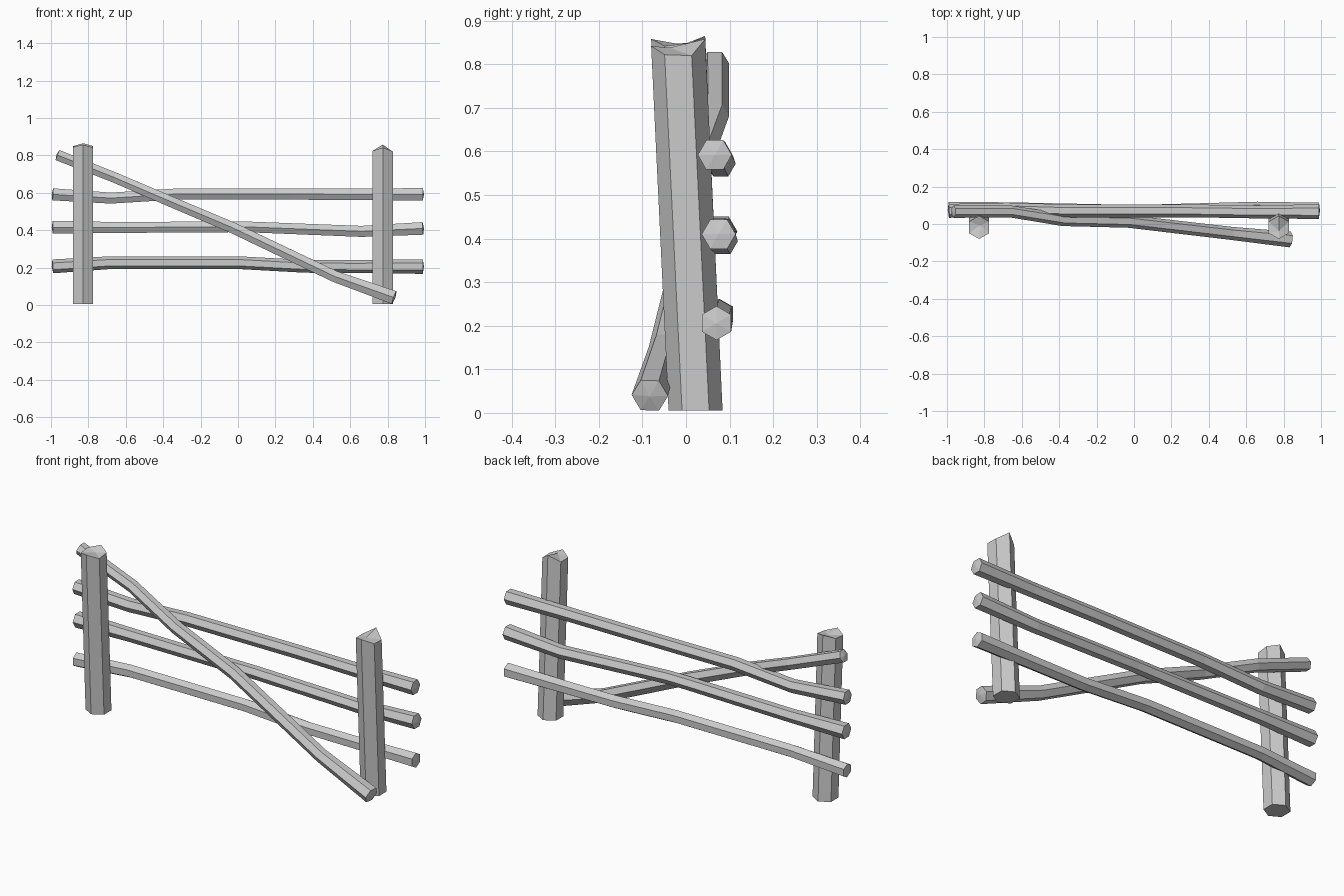
import bpy, bmesh
from math import cos, sin, radians, pi
from mathutils import Vector

if "Cube" in bpy.data.objects:
    bpy.data.objects.remove(bpy.data.objects["Cube"])


def finish(bm, name):
    bmesh.ops.recalc_face_normals(bm, faces=bm.faces[:])
    mesh = bpy.data.meshes.new(name)
    bm.to_mesh(mesh)
    bm.free()
    obj = bpy.data.objects.new(name, mesh)
    bpy.context.collection.objects.link(obj)
    return obj


def bridge(bm, a, b):
    for i in range(6):
        j = (i + 1) % 6
        bm.faces.new((a[i], a[j], b[j], b[i]))


def fan(bm, ring, tip):
    v = bm.verts.new(tip)
    for i in range(6):
        bm.faces.new((ring[i], ring[(i + 1) % 6], v))


# Crooked hexagonal pole swept along (x, y, z, radius) stations
def pole(name, stations, turn=0):
    bm = bmesh.new()
    pts = [Vector(s[:3]) for s in stations]
    rings = []
    for i, p in enumerate(pts):
        t = (pts[min(i + 1, len(pts) - 1)] - pts[max(i - 1, 0)]).normalized()
        up = t.cross(Vector((0, 1, 0))).normalized() * -1
        side = up.cross(t).normalized()
        ring = []
        for k in range(6):
            a = k * pi / 3 + radians(turn)
            ring.append(bm.verts.new(p + stations[i][3] * (side * cos(a) + up * sin(a))))
        rings.append(ring)
    for a, b in zip(rings, rings[1:]):
        bridge(bm, a, b)
    fan(bm, rings[0], pts[0] - (pts[1] - pts[0]).normalized() * 0.006)
    fan(bm, rings[-1], pts[-1] + (pts[-1] - pts[-2]).normalized() * 0.006)
    return finish(bm, name)


# Leaning hexagonal post with a roughly hewn top; heights start at the +y corner
def post(name, x, y0, y1, heights, tip):
    bm = bmesh.new()
    rings = []
    for y, zs in ((y0, [0.005] * 6), (y1, heights)):
        rings.append([bm.verts.new((x + 0.062 * sin(k * pi / 3),
                                    y + 0.062 * cos(k * pi / 3), zs[k])) for k in range(6)])
    bridge(bm, *rings)
    bm.faces.new(rings[0])
    fan(bm, rings[1], (x + tip[0], y1 + tip[1], tip[2]))
    return finish(bm, name)


post("left_post", -0.828, 0.022, -0.018,
     [0.865, 0.85, 0.842, 0.858, 0.845, 0.85], (0.005, 0.01, 0.845))
post("right_post", 0.774, 0.022, -0.018,
     [0.858, 0.82, 0.822, 0.842, 0.825, 0.825], (0.0, -0.02, 0.838))

# Horizontal rails behind the posts
pole("top_rail", [(-0.99, 0.07, 0.592, 0.037), (-0.68, 0.08, 0.572, 0.034),
                  (-0.34, 0.07, 0.593, 0.034), (0.3, 0.07, 0.593, 0.034),
                  (0.66, 0.065, 0.592, 0.035), (0.988, 0.066, 0.592, 0.039)])
pole("middle_rail", [(-0.99, 0.078, 0.416, 0.04), (-0.68, 0.082, 0.415, 0.034),
                     (-0.05, 0.07, 0.418, 0.033), (0.05, 0.07, 0.418, 0.033),
                     (0.66, 0.085, 0.394, 0.034), (0.988, 0.075, 0.41, 0.039)])
pole("bottom_rail", [(-0.99, 0.072, 0.207, 0.037), (-0.68, 0.078, 0.227, 0.034),
                     (0.0, 0.075, 0.227, 0.034), (0.36, 0.07, 0.207, 0.034),
                     (0.66, 0.07, 0.206, 0.035), (0.988, 0.07, 0.206, 0.039)], 30)

# Diagonal brace, behind the left post and in front of the right one
pole("diagonal_brace", [(-0.965, 0.066, 0.802, 0.033), (-0.66, 0.067, 0.682, 0.032),
                        (-0.38, 0.022, 0.562, 0.033), (-0.03, 0.014, 0.414, 0.034),
                        (0.52, -0.05, 0.152, 0.035), (0.835, -0.083, 0.04, 0.042)])
